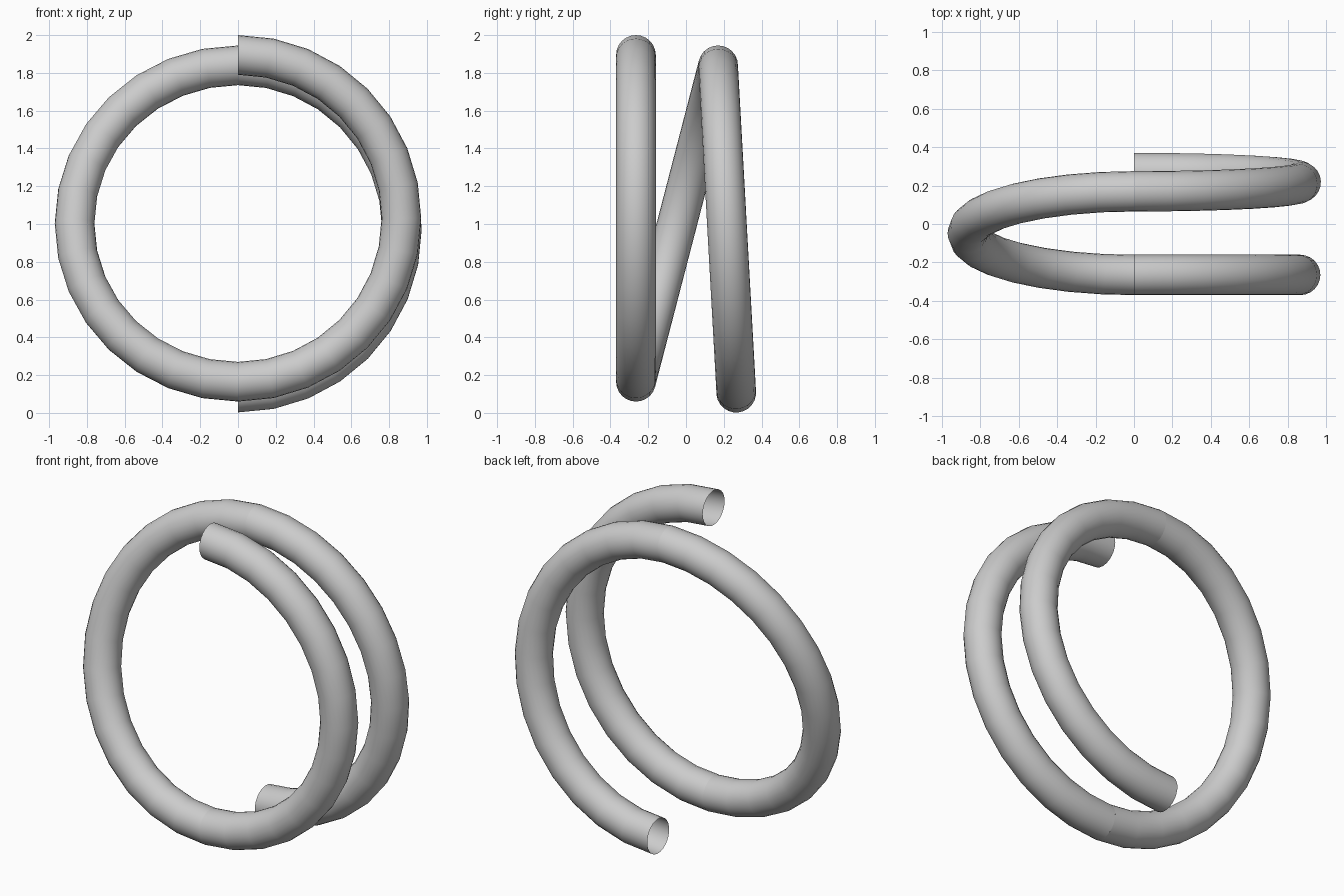
import bpy, bmesh, math
from mathutils import Vector, Matrix

if "Cube" in bpy.data.objects:
    bpy.data.objects.remove(bpy.data.objects["Cube"], do_unlink=True)

TUBE = 0.105     # tube radius
SIDES = 24       # sides around the tube
STEPS = 16       # segments per half turn

# Single plain material
grey = bpy.data.materials.new("plain grey")
grey.use_nodes = True
colour = (0.6, 0.6, 0.6, 1)
grey.diffuse_color = colour
grey.node_tree.nodes["Principled BSDF"].inputs["Base Color"].default_value = colour


def half_turn(name, top, bottom, side):
    """Open half ring between two (y, z) points, bulging towards side * x."""
    top, bottom = Vector((0, *top)), Vector((0, *bottom))
    centre = (top + bottom) / 2
    axis = (top - bottom).normalized().cross(Vector((side, 0, 0)))
    bm = bmesh.new()
    circle = bmesh.ops.create_circle(
        bm, segments=SIDES, radius=TUBE,
        matrix=Matrix.Translation(top) @ Matrix.Rotation(math.pi / 2, 4, "Y"))
    edges = list({e for v in circle["verts"] for e in v.link_edges})
    bmesh.ops.spin(bm, geom=circle["verts"] + edges, cent=centre, axis=axis,
                   angle=math.pi, steps=STEPS)
    bmesh.ops.recalc_face_normals(bm, faces=bm.faces[:])
    mesh = bpy.data.meshes.new(name)
    bm.to_mesh(mesh)
    bm.free()
    mesh.materials.append(grey)
    mesh.shade_smooth()
    obj = bpy.data.objects.new(name, mesh)
    bpy.context.collection.objects.link(obj)
    return obj


# Joints of the coil as (y, z), from the front end to the back end
front_end = (-0.265, 1.895)
lower_joint = (-0.265, 0.165)
upper_joint = (0.17, 1.84)
back_end = (0.266, 0.107)

half_turn("front_coil_half", front_end, lower_joint, 1)
half_turn("middle_coil_half", upper_joint, lower_joint, -1)
half_turn("back_coil_half", upper_joint, back_end, 1)
